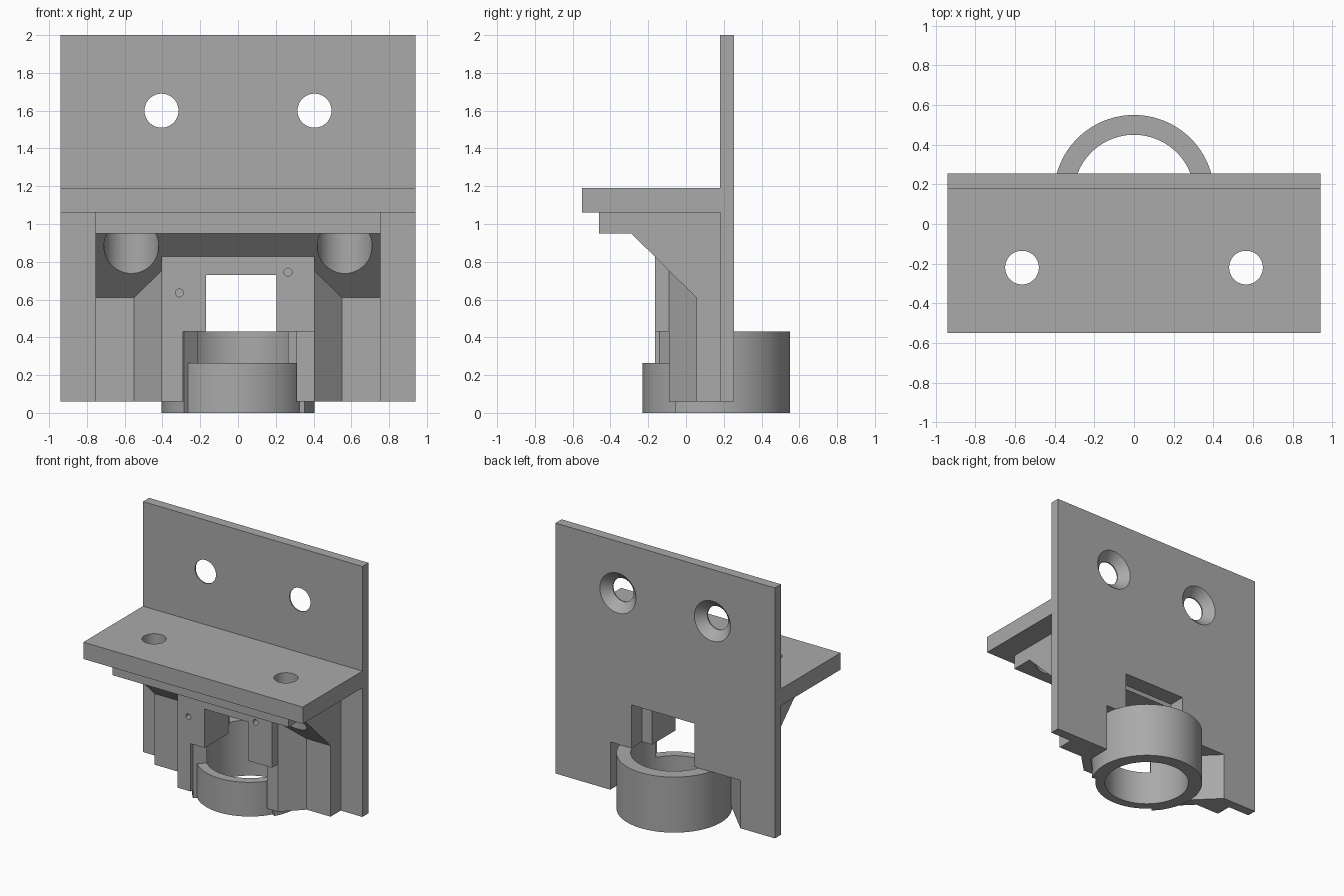
import bpy, bmesh
from math import radians, cos, sin
from mathutils import Matrix, Vector

cube = bpy.data.objects.get("Cube")
if cube:
    bpy.data.objects.remove(cube, do_unlink=True)

grey = bpy.data.materials.new("plain grey")
grey.use_nodes = True
COLOUR = (0.4, 0.4, 0.4, 1)
grey.diffuse_color = COLOUR
grey.node_tree.nodes["Principled BSDF"].inputs["Base Color"].default_value = COLOUR


def finish(name, bm):
    bmesh.ops.recalc_face_normals(bm, faces=bm.faces)
    mesh = bpy.data.meshes.new(name)
    bm.to_mesh(mesh)
    bm.free()
    mesh.materials.append(grey)
    obj = bpy.data.objects.new(name, mesh)
    bpy.context.collection.objects.link(obj)
    return obj


def prism(name, points, low, high, axis="z"):
    """Extrude a plan outline (x, y) along z, or a side outline (y, z) along x."""
    bm = bmesh.new()
    place = (lambda a, b: (a, b, low)) if axis == "z" else (lambda a, b: (low, a, b))
    face = bm.faces.new([bm.verts.new(place(a, b)) for a, b in points])
    top = bmesh.ops.extrude_face_region(bm, geom=[face])["geom"]
    move = Vector((0, 0, high - low)) if axis == "z" else Vector((high - low, 0, 0))
    bmesh.ops.translate(bm, vec=move, verts=[v for v in top if isinstance(v, bmesh.types.BMVert)])
    return finish(name, bm)


def box(name, x0, x1, y0, y1, z0, z1):
    return prism(name, [(x0, y0), (x1, y0), (x1, y1), (x0, y1)], z0, z1)


def cone(name, start, end, r0, r1, sides=48):
    a, b = Vector(start), Vector(end)
    bm = bmesh.new()
    turn = (b - a).to_track_quat("Z", "Y").to_matrix().to_4x4()
    bmesh.ops.create_cone(bm, cap_ends=True, segments=sides, radius1=r0, radius2=r1,
                          depth=(b - a).length, matrix=Matrix.Translation((a + b) / 2) @ turn)
    return finish(name, bm)


def arc_band(name, outer, inner, start, end, height, steps=64):
    angles = [radians(start + (end - start) * i / steps) for i in range(steps + 1)]
    ring = lambda r, seq: [(r * cos(t), 0.145 + r * sin(t)) for t in seq]
    return prism(name, ring(outer, angles) + ring(inner, angles[::-1]), 0, height)


def combine(target, helper, operation):
    helper.hide_render = True
    mod = target.modifiers.new(operation, "BOOLEAN")
    mod.operation, mod.solver, mod.object = operation, "EXACT", helper
    bpy.context.view_layer.objects.active = target
    bpy.ops.object.modifier_apply(modifier=mod.name)
    bpy.data.objects.remove(helper, do_unlink=True)


def smooth(obj):
    bpy.ops.object.select_all(action="DESELECT")
    obj.select_set(True)
    bpy.context.view_layer.objects.active = obj
    bpy.ops.object.shade_smooth_by_angle(angle=radians(25))


# Wall plate, shelf, sloped gusset and front column joined into one bracket
bracket = box("bracket", -0.94, 0.94, 0.18, 0.255, 0.06, 2)
solids = [
    box("shelf", -0.94, 0.94, -0.55, 0.2, 1.06, 1.19),
    prism("gusset", [(-0.46, 1.08), (-0.46, 0.95), (-0.29, 0.95), (0.055, 0.61),
                     (0.055, 0.06), (0.2, 0.06), (0.2, 1.08)], -0.755, 0.755, "x"),
    prism("column", [(-0.55, 0.1), (-0.55, 0.055), (-0.405, -0.09), (-0.405, -0.165),
                     (0.405, -0.165), (0.405, -0.09), (0.55, 0.055), (0.55, 0.1)], 0.06, 0.88),
]
for part in solids:
    combine(bracket, part, "UNION")

# Opening around the ring, narrow front slot and wider rear window
cutters = [
    prism("ring_opening", [(-0.69, 0.3), (-0.29, -0.1), (-0.29, -0.2), (0.41, -0.2), (0.41, -0.09),
                           (0.31, -0.09), (0.47, 0.07), (0.47, 0.3)], -0.1, 0.43),
    box("front_slot", -0.17, 0.205, -0.3, 0.3, 0.4, 0.73),
    box("rear_window", -0.25, 0.29, 0.125, 0.3, 0.4, 0.765),
    cone("pin_hole_right", (-0.31, -0.3, 0.635), (-0.31, -0.1, 0.635), 0.021, 0.021, 24),
    cone("pin_hole_left", (0.265, -0.3, 0.745), (0.265, -0.06, 0.745), 0.021, 0.021, 24),
]
# Screw holes: countersunk from behind in the plate, counterbored below the shelf
for side in (-1, 1):
    x, s = 0.405 * side, 0.565 * side
    cutters += [
        cone("plate_hole", (x, 0.1, 1.6), (x, 0.3, 1.6), 0.09, 0.09),
        cone("countersink", (x, 0.19, 1.6), (x, 0.265, 1.6), 0.09, 0.165),
        cone("shelf_hole", (s, -0.22, 0.9), (s, -0.22, 1.3), 0.085, 0.085),
        cone("counterbore", (s, -0.22, 0.65), (s, -0.22, 1.06), 0.145, 0.145),
    ]
for cutter in cutters:
    combine(bracket, cutter, "DIFFERENCE")
smooth(bracket)

# Holder ring, with a lower and thinner gate closing its front
smooth(arc_band("holder_ring", 0.405, 0.305, -30, 225, 0.43))
smooth(arc_band("front_gate", 0.375, 0.305, 224, 331, 0.265))
